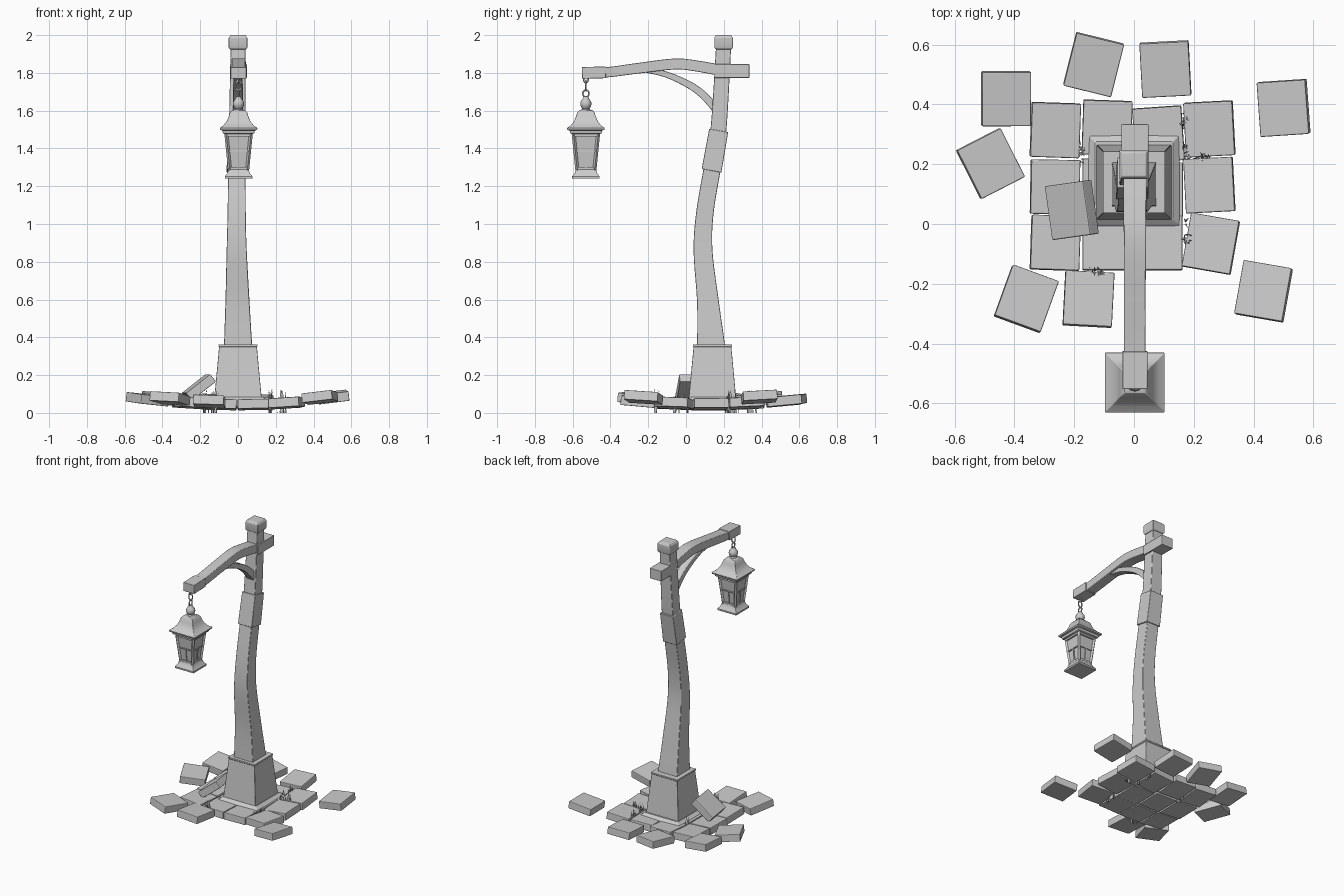
import bpy, bmesh, math, random
from mathutils import Vector, Matrix, Quaternion

if "Cube" in bpy.data.objects:
    bpy.data.objects.remove(bpy.data.objects["Cube"])

random.seed(4)
LX, LY = 0.003, -0.53          # lantern axis


def finish(name, bm, bevel=0.0, smooth=True):
    bmesh.ops.recalc_face_normals(bm, faces=bm.faces)
    me = bpy.data.meshes.new(name)
    bm.to_mesh(me)
    bm.free()
    if smooth:
        me.shade_smooth()
        me.set_sharp_from_angle(angle=math.radians(30))
    ob = bpy.data.objects.new(name, me)
    bpy.context.scene.collection.objects.link(ob)
    if bevel:
        m = ob.modifiers.new("bevel", 'BEVEL')
        m.width, m.segments, m.limit_method = bevel, 2, 'ANGLE'
        m.angle_limit = math.radians(40)
    return ob


def spline(pts, n):
    """Catmull-Rom resampling of tuples."""
    P = [pts[0]] + list(pts) + [pts[-1]]
    out = []
    for i in range(1, len(P) - 2):
        for k in range(n):
            t = k / n
            out.append(tuple(0.5 * (2 * b + (c - a) * t + (2 * a - 5 * b + 4 * c - d) * t * t
                                    + (3 * b - a - 3 * c + d) * t ** 3)
                             for a, b, c, d in zip(*P[i - 1:i + 3])))
    return out + [tuple(pts[-1])]


def sweep(name, pts, n=1, axis=None, bevel=0.003):
    """Rectangular section along (x, y, z, half width, half depth) points."""
    pts = spline(pts, n) if n > 1 else pts
    bm = bmesh.new()
    rings = []
    for i, (x, y, z, hx, ht) in enumerate(pts):
        a, b = pts[max(i - 1, 0)], pts[min(i + 1, len(pts) - 1)]
        t = Vector(axis) if axis else Vector((0, b[1] - a[1], b[2] - a[2])).normalized()
        s = Vector((1, 0, 0))
        nrm = t.cross(s)
        rings.append([bm.verts.new(Vector((x, y, z)) + s * hx * u + nrm * ht * v)
                      for u, v in ((-1, -1), (1, -1), (1, 1), (-1, 1))])
    for r, q in zip(rings, rings[1:]):
        for k in range(4):
            bm.faces.new((r[k], r[(k + 1) % 4], q[(k + 1) % 4], q[k]))
    bm.faces.new(rings[0])
    bm.faces.new(rings[-1])
    return finish(name, bm, bevel)


def stack(name, prof, x, y, bevel=0.003):
    """Square rings (half size, z) around a vertical axis."""
    return sweep(name, [(x, y, z, h, h) for h, z in prof], axis=(0, 0, 1), bevel=bevel)


def bar(bm, p, q, w):
    p, q = Vector(p), Vector(q)
    d = q - p
    M = (Matrix.Translation((p + q) / 2) @ d.to_track_quat('Z', 'Y').to_matrix().to_4x4()
         @ Matrix.Diagonal((w, w, d.length, 1)))
    bmesh.ops.create_cube(bm, size=1, matrix=M)


def link(name, z, r, stretch, turn, minor=0.005):
    bpy.ops.mesh.primitive_torus_add(major_radius=r, minor_radius=minor,
                                     major_segments=20, minor_segments=8)
    ob = bpy.context.object
    ob.name = name
    ob.data.transform(Matrix.Translation((LX, LY, z)) @ Matrix.Rotation(turn, 4, 'Z')
                      @ Matrix.Diagonal((1, 1, stretch, 1)) @ Matrix.Rotation(math.pi / 2, 4, 'X'))
    ob.data.shade_smooth()


# post: plinth, tapered foot, S-curved shaft, sleeve, cap
stack("plinth", [(0.152, 0.03), (0.152, 0.068), (0.13, 0.085)], 0.0, 0.145)
stack("post_foot", [(0.127, 0.06), (0.1, 0.35), (0.104, 0.352), (0.104, 0.362), (0.08, 0.362)],
      0.0, 0.14, bevel=0.002)
sweep("post_shaft", [(0.002, 0.133, 0.32, 0.075, 0.076), (0, 0.131, 0.38, 0.073, 0.072),
                     (-0.003, 0.115, 0.6, 0.063, 0.057), (-0.007, 0.09, 0.86, 0.053, 0.05),
                     (-0.007, 0.1, 1.06, 0.048, 0.046), (-0.006, 0.138, 1.29, 0.046, 0.045),
                     (-0.004, 0.172, 1.5, 0.044, 0.042), (0, 0.199, 1.94, 0.039, 0.04)], n=5)
sweep("post_sleeve", [(-0.006, 0.135, 1.282, 0.054, 0.053), (-0.004, 0.173, 1.495, 0.051, 0.051)])
stack("post_cap", [(0.044, 1.925), (0.049, 1.935), (0.049, 1.985), (0.04, 2.0)], 0.0, 0.199)

# arm: curved beam, end band, rear block, curved brace
sweep("arm_beam", [(0.003, -0.545, 1.799, 0.036, 0.027), (0.003, -0.42, 1.803, 0.036, 0.027),
                   (0.003, -0.25, 1.825, 0.036, 0.028), (0.003, -0.06, 1.847, 0.037, 0.029),
                   (0.003, 0.06, 1.836, 0.038, 0.029), (0.003, 0.2, 1.81, 0.039, 0.03)], n=5)
sweep("arm_end_band", [(0.003, -0.551, 1.8, 0.042, 0.031), (0.003, -0.425, 1.803, 0.042, 0.031)])
sweep("arm_rear_block", [(0.003, 0.15, 1.81, 0.045, 0.036), (0.003, 0.335, 1.81, 0.045, 0.036)])
sweep("arm_brace", [(0, -0.21, 1.815, 0.024, 0.014), (0, -0.1, 1.79, 0.024, 0.016),
                    (0, 0.02, 1.735, 0.025, 0.019), (0, 0.1, 1.675, 0.026, 0.021),
                    (0, 0.17, 1.595, 0.027, 0.022)], n=4)

# chain
link("hook_eye", 1.765, 0.012, 1.3, math.pi / 2, 0.004)
link("chain_link", 1.733, 0.014, 1.8, 0, 0.004)
link("finial_ring", 1.69, 0.016, 1.2, math.pi / 2, 0.004)

# lantern finial, turned
prof = [(0, 1.678), (0.012, 1.676), (0.014, 1.668), (0.019, 1.66), (0.028, 1.648), (0.03, 1.635),
        (0.026, 1.62), (0.019, 1.612), (0.026, 1.603), (0.026, 1.59)]
bm = bmesh.new()
vs = [bm.verts.new((LX + r, LY, z)) for r, z in prof]
es = [bm.edges.new(e) for e in zip(vs, vs[1:])]
bmesh.ops.spin(bm, geom=vs + es, cent=(LX, LY, 0), axis=(0, 0, 1), angle=math.tau, steps=20)
bmesh.ops.remove_doubles(bm, verts=bm.verts, dist=1e-5)
finish("lantern_finial", bm)

# lantern roof, glass core and flared base
stack("lantern_roof", [(0.07, 1.475), (0.083, 1.48), (0.086, 1.495), (0.098, 1.498), (0.1, 1.508),
                       (0.08, 1.522), (0.062, 1.545), (0.052, 1.57), (0.046, 1.59), (0.035, 1.602),
                       (0.02, 1.606)], LX, LY, bevel=0.002)
stack("lantern_glass", [(0.043, 1.28), (0.062, 1.48)], LX, LY, bevel=0)
stack("lantern_base", [(0.073, 1.24), (0.073, 1.252), (0.06, 1.268), (0.053, 1.288), (0.045, 1.292)],
      LX, LY, bevel=0.002)

# lantern frame: corner posts, rails and glazing bars on four sides
bm = bmesh.new()
half = lambda z: 0.046 + (z - 1.285) * 0.1
for k in range(4):
    R = Matrix.Translation((LX, LY, 0)) @ Matrix.Rotation(k * math.pi / 2, 4, 'Z')
    P = lambda u, z: R @ Vector((u * half(z), -half(z), z))
    bar(bm, P(-1, 1.283), P(-1, 1.482), 0.014)
    bar(bm, P(-1, 1.294), P(1, 1.294), 0.013)
    bar(bm, P(-1, 1.47), P(1, 1.47), 0.013)
    bar(bm, P(-1, 1.385), P(1, 1.385), 0.007)
    bar(bm, P(0, 1.29), P(0, 1.385), 0.007)
finish("lantern_frame", bm, smooth=False)

# paving stones on a shallow dish: x, y, turn in degrees
stones = [(-.428, .419, 0), (-.135, .533, -14), (.105, .518, 3), (.5, .388, 4), (-.48, .202, 27),
          (-.263, .314, -2), (-.09, .322, -2), (.082, .3, 4), (.252, .318, 3),
          (-.264, .124, -1), (-.09, .128, 0), (.082, .115, 0), (.252, .13, 3),
          (-.263, -.063, -2), (-.09, -.063, 0), (.08, -.063, 0), (.257, -.066, -10),
          (-.36, -.25, -20), (-.152, -.251, -3), (.433, -.225, -10)]


def stone(name, loc, rot, size=(0.164, 0.182, 0.05)):
    bm = bmesh.new()
    bmesh.ops.create_cube(bm, size=1, matrix=Matrix.Translation(loc) @ rot @ Matrix.Diagonal((*size, 1)))
    finish(name, bm, 0.004, smooth=False)


for i, (x, y, a) in enumerate(stones):
    dx, dy, c = x, y - 0.12, 0.14
    up = Vector((-1.7 * c * dx, -1.7 * c * dy, 1))
    tilt = Vector((0, 0, 1)).rotation_difference(up).to_matrix().to_4x4()
    stone(f"paving_stone_{i + 1}", (x, y, 0.039 + c * (dx * dx + dy * dy)),
          tilt @ Matrix.Rotation(math.radians(a), 4, 'Z'))
stone("leaning_stone", (-0.208, 0.047, 0.135),
      Matrix.Rotation(math.radians(8), 4, 'Z') @ Matrix.Rotation(math.radians(-38), 4, 'Y'))

# grass tufts growing from the joints: x, y, spread along x and y
bm = bmesh.new()
for x, y, sx, sy in [(.168, .35, .006, .03), (.172, .24, .006, .03), (.176, -.03, .008, .04),
                     (-.14, -.16, .03, .006), (-.178, .25, .006, .04), (.23, .222, .03, .005)]:
    for k in range(11):
        b = Vector((x + random.uniform(-sx, sx), y + random.uniform(-sy, sy), 0.0))
        a, h = random.uniform(0, math.tau), random.uniform(0.08, 0.135)
        d = Vector((math.cos(a), math.sin(a), 0))
        w = Vector((-d.y, d.x, 0)) * 0.003
        m = b + d * 0.004 + Vector((0, 0, h * 0.65))
        v = [bm.verts.new(p) for p in (b - w, b + w, m + w, m - w, b + d * 0.016 + Vector((0, 0, h)))]
        bm.faces.new(v[:4])
        bm.faces.new((v[3], v[2], v[4]))
finish("grass_tufts", bm, smooth=False)
